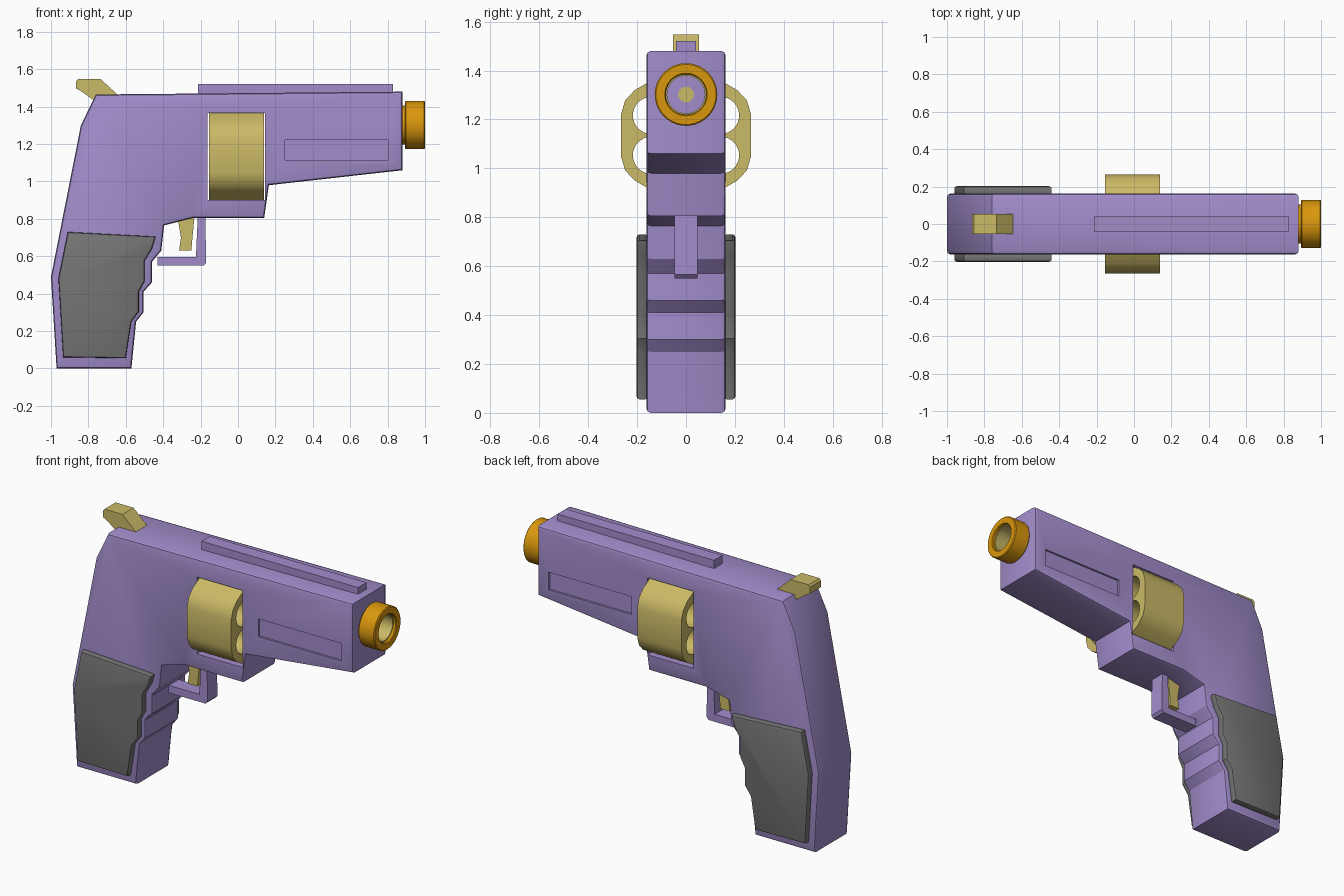
import bpy, bmesh, math
from mathutils import Matrix

if "Cube" in bpy.data.objects:
    bpy.data.objects.remove(bpy.data.objects["Cube"])


def material(name, rgb):
    m = bpy.data.materials.new(name)
    m.diffuse_color = (*rgb, 1)
    m.use_nodes = True
    m.node_tree.nodes["Principled BSDF"].inputs["Base Color"].default_value = m.diffuse_color
    return m


PURPLE = material("lavender", (0.36, 0.265, 0.60))
BRASS = material("brass yellow", (0.60, 0.49, 0.135))
ORANGE = material("orange", (0.70, 0.31, 0.004))
GREY = material("grip grey", (0.18, 0.18, 0.18))


def finish(name, bm, mat):
    bmesh.ops.recalc_face_normals(bm, faces=bm.faces[:])
    me = bpy.data.meshes.new(name)
    bm.to_mesh(me)
    bm.free()
    ob = bpy.data.objects.new(name, me)
    bpy.context.collection.objects.link(ob)
    if mat:
        me.materials.append(mat)
    return ob


def smooth(ob, angle=30):
    bpy.ops.object.select_all(action='DESELECT')
    ob.select_set(True)
    bpy.context.view_layer.objects.active = ob
    bpy.ops.object.shade_smooth_by_angle(angle=math.radians(angle))


def side_slab(name, profile, y0, y1, mat, bevel=0.0, segments=2):
    """Extrude an x-z profile from y0 to y1 and round the rims of both side faces."""
    bm = bmesh.new()
    face = bm.faces.new([bm.verts.new((x, y0, z)) for x, z in profile])
    ext = bmesh.ops.extrude_face_region(bm, geom=[face])
    for v in ext['geom']:
        if isinstance(v, bmesh.types.BMVert):
            v.co.y = y1
    if bevel:
        rims = [e for e in bm.edges if abs(e.verts[0].co.y - e.verts[1].co.y) < 1e-5]
        bmesh.ops.bevel(bm, geom=rims, offset=bevel, segments=segments,
                        profile=0.5, affect='EDGES', clamp_overlap=True)
    return finish(name, bm, mat)


def box(name, x, y, z, mat=None):
    return side_slab(name, [(x[0], z[0]), (x[1], z[0]), (x[1], z[1]), (x[0], z[1])],
                     y[0], y[1], mat)


def lathe_x(name, profile, zc, mat, steps=40):
    """Spin a closed (x, radius) profile around a lengthwise axis at height zc."""
    bm = bmesh.new()
    rings = []
    for i in range(steps):
        a = 2 * math.pi * i / steps
        rings.append([bm.verts.new((x, r * math.cos(a), zc + r * math.sin(a)))
                      for x, r in profile])
    n = len(profile)
    for i in range(steps):
        p, q = rings[i], rings[(i + 1) % steps]
        for j in range(n):
            k = (j + 1) % n
            bm.faces.new((p[j], p[k], q[k], q[j]))
    return finish(name, bm, mat)


def cylinder_x(bm, x0, x1, y, z, r, n=32):
    m = Matrix.Translation(((x0 + x1) / 2, y, z)) @ Matrix.Rotation(math.pi / 2, 4, 'Y')
    bmesh.ops.create_cone(bm, cap_ends=True, segments=n, radius1=r, radius2=r,
                          depth=x1 - x0, matrix=m)


def cut(ob, cutter):
    mod = ob.modifiers.new("cut", 'BOOLEAN')
    mod.operation = 'DIFFERENCE'
    mod.solver = 'EXACT'
    mod.object = cutter
    bpy.context.view_layer.objects.active = ob
    bpy.ops.object.modifier_apply(modifier=mod.name)
    bpy.data.objects.remove(cutter)


# Frame: barrel housing and handle in one piece
body = side_slab("body", [
    (-0.97, 0), (-0.57, 0), (-0.545, 0.25), (-0.505, 0.30), (-0.505, 0.41),
    (-0.46, 0.46), (-0.46, 0.57), (-0.41, 0.63), (-0.395, 0.765), (-0.24, 0.805),
    (0.14, 0.805), (0.165, 0.98), (0.88, 1.06), (0.88, 1.48), (-0.76, 1.465),
    (-0.84, 1.30), (-1.0, 0.49)], -0.162, 0.162, PURPLE, 0.018)
cut(body, box("window_cutter", (-0.162, 0.145), (-0.4, 0.4), (0.90, 1.365)))
for s in (-1, 1):
    ys = sorted((s * 0.15, s * 0.3))
    cut(body, box("panel_cutter", (0.25, 0.805), ys, (1.115, 1.222)))
smooth(body)

# Drum: rounded hexagon with six open chambers
DRUM_Z, APOTHEM = 1.135, 0.265
bm = bmesh.new()
cylinder_x(bm, -0.155, 0.14, 0, DRUM_Z, APOTHEM / math.cos(math.pi / 6), 6)
hex_verts = [v.co.copy() for v in bm.verts]
if max(abs(c.y) for c in hex_verts) > APOTHEM + 0.01:
    bmesh.ops.rotate(bm, verts=bm.verts[:], cent=(0, 0, DRUM_Z),
                     matrix=Matrix.Rotation(math.pi / 6, 3, 'X'))
long_edges = [e for e in bm.edges if abs(e.verts[0].co.x - e.verts[1].co.x) > 0.1]
bmesh.ops.bevel(bm, geom=long_edges, offset=0.064, segments=2, profile=0.5, affect='EDGES')
drum = finish("drum", bm, BRASS)
bm = bmesh.new()
for i in range(6):
    a = math.radians(30 + 60 * i)
    cylinder_x(bm, -0.3, 0.3, 0.163 * math.cos(a), DRUM_Z + 0.163 * math.sin(a), 0.076)
cut(drum, finish("chamber_cutter", bm, None))
smooth(drum)

# Muzzle: orange ring on a narrow neck, brass lining and centre pin
MUZZLE_Z = 1.302
smooth(lathe_x("muzzle_ring", [
    (0.87, 0.105), (0.892, 0.105), (0.892, 0.123), (0.897, 0.128), (0.995, 0.128),
    (1.0, 0.123), (1.0, 0.087), (0.995, 0.083), (0.87, 0.083)], MUZZLE_Z, ORANGE))
smooth(lathe_x("muzzle_lining", [
    (0.87, 0.085), (0.98, 0.085), (0.98, 0.077), (0.87, 0.077)], MUZZLE_Z, BRASS))
bm = bmesh.new()
cylinder_x(bm, 0.86, 0.886, 0, MUZZLE_Z, 0.032)
smooth(finish("muzzle_pin", bm, BRASS))

# Top sight rail
box("sight_rail", (-0.215, 0.83), (-0.04, 0.04), (1.46, 1.52), PURPLE)

# Hammer
side_slab("hammer", [
    (-0.865, 1.497), (-0.845, 1.487), (-0.765, 1.43), (-0.66, 1.43), (-0.645, 1.465),
    (-0.735, 1.548), (-0.855, 1.548), (-0.865, 1.535)], -0.053, 0.053, BRASS)

# Trigger guard and trigger
side_slab("trigger_guard", [
    (-0.43, 0.55), (-0.185, 0.55), (-0.17, 0.565), (-0.175, 0.815), (-0.215, 0.815),
    (-0.225, 0.595), (-0.43, 0.595)], -0.047, 0.047, PURPLE)
side_slab("trigger", [
    (-0.325, 0.82), (-0.305, 0.70), (-0.315, 0.63), (-0.25, 0.63), (-0.232, 0.82)],
    -0.03, 0.03, BRASS)

# Grip plates on both sides
GRIP = [(-0.91, 0.73), (-0.44, 0.705), (-0.46, 0.64), (-0.50, 0.575), (-0.50, 0.465),
        (-0.53, 0.41), (-0.53, 0.305), (-0.57, 0.25), (-0.60, 0.055), (-0.935, 0.06),
        (-0.96, 0.48)]
for side, s in (("front", -1), ("back", 1)):
    smooth(side_slab("grip_plate_" + side, GRIP, s * 0.155, s * 0.202, GREY, 0.012))
